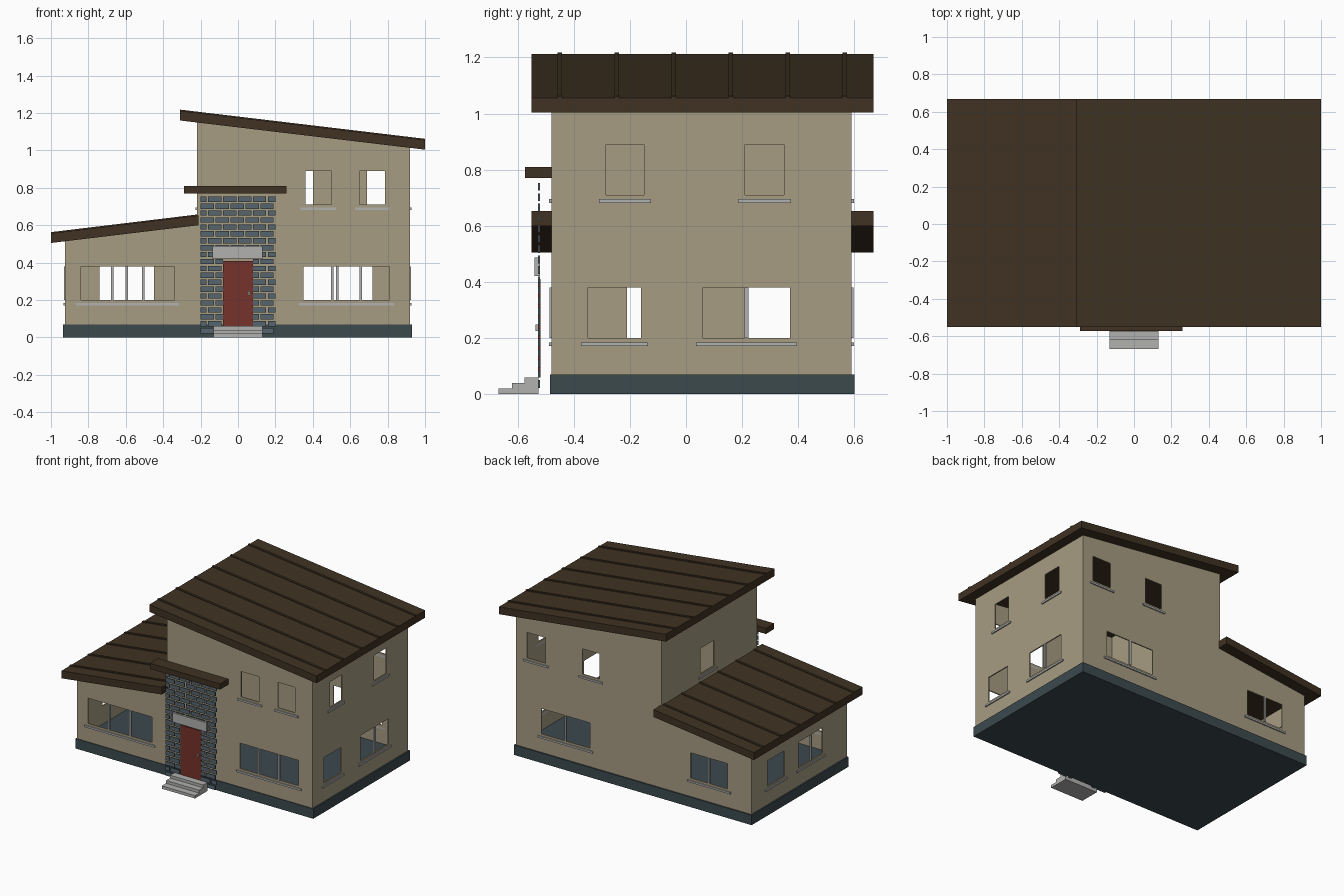
import bpy
import bmesh
from mathutils import Matrix, Vector

cube = bpy.data.objects.get("Cube")
if cube:
    bpy.data.objects.remove(cube, do_unlink=True)


def material(name, *rgb):
    mat = bpy.data.materials.new(name)
    mat.use_nodes = True
    mat.diffuse_color = (*rgb, 1)
    mat.node_tree.nodes["Principled BSDF"].inputs["Base Color"].default_value = (*rgb, 1)
    return mat


tan = material("tan render", .39, .335, .225)
brown = material("brown roofing", .05, .032, .016)
slate = material("dark slate", .045, .067, .076)
stone = material("blue grey stone", .09, .13, .155)
grey = material("light grey", .44, .44, .43)
red = material("door red", .18, .032, .024)


def finish(name, bm, mat):
    bmesh.ops.recalc_face_normals(bm, faces=bm.faces)
    mesh = bpy.data.meshes.new(name)
    bm.to_mesh(mesh)
    bm.free()
    mesh.materials.append(mat)
    obj = bpy.data.objects.new(name, mesh)
    bpy.context.collection.objects.link(obj)
    return obj


def add_box(bm, x, y, z):
    """Add a box given its (low, high) range on each axis."""
    low, high = (Vector(c) for c in zip(x, y, z))
    size = Matrix.Diagonal((*(high - low), 1))
    bmesh.ops.create_cube(bm, size=1, matrix=Matrix.Translation((low + high) / 2) @ size)


def box(name, x, y, z, mat):
    bm = bmesh.new()
    add_box(bm, x, y, z)
    return finish(name, bm, mat)


def prism(name, profile, y, mat):
    """Extrude an (x, z) profile along y."""
    bm = bmesh.new()
    face = bm.faces.new([bm.verts.new((px, y[0], pz)) for px, pz in profile])
    new = bmesh.ops.extrude_face_region(bm, geom=[face])["geom"]
    bmesh.ops.translate(bm, vec=(0, y[1] - y[0], 0),
                        verts=[v for v in new if isinstance(v, bmesh.types.BMVert)])
    return finish(name, bm, mat)


def cut(target, cutter):
    mod = target.modifiers.new("cut", "BOOLEAN")
    mod.operation, mod.solver, mod.object = "DIFFERENCE", "EXACT", cutter
    bpy.context.view_layer.objects.active = target
    bpy.ops.object.modifier_apply(modifier=mod.name)
    bpy.data.objects.remove(cutter, do_unlink=True)


# Plinth and hollow walls
LEFT, RIGHT, STEP, FRONT, BACK = -.925, .92, -.22, -.48, .59
T = .008
box("plinth", (-.935, .93), (-.485, .6), (0, .07), slate)
walls = prism("walls", [(LEFT, .06), (RIGHT, .06), (RIGHT, 1.025), (STEP, 1.163),
                        (STEP, .61), (LEFT, .523)], (FRONT, BACK), tan)
hollow = prism("hollow", [(LEFT + T, .03), (RIGHT - T, .03), (RIGHT - T, 1.2), (STEP + T, 1.3),
                          (STEP + T, .6), (-.3, .62), (LEFT + T, .6)],
               (FRONT + T, BACK - T), tan)
cut(walls, hollow)

# Windows: wall, range along the wall, upper storey, number of panes
windows = [
    ("front", -.84, -.34, False, 3), ("front", .35, .81, False, 3),
    ("front", .36, .5, True, 1), ("front", .65, .785, True, 1),
    ("back", .34, .72, False, 2), ("back", -.74, -.45, False, 2),
    ("back", .265, .4, True, 1), ("back", .69, .835, True, 1),
    ("right", -.35, -.16, False, 1), ("right", .06, .37, False, 2),
    ("right", -.285, -.15, True, 1), ("right", .21, .35, True, 1),
    ("left", .22, .41, False, 1), ("left", -.21, .06, False, 2),
    ("step", 0, .15, True, 1),
]
planes = {"front": FRONT, "back": BACK, "right": RIGHT, "left": LEFT, "step": STEP}


def on_wall(wall, along, depth):
    """Return x and y ranges for a box centred on the wall plane."""
    across = (planes[wall] - depth, planes[wall] + depth)
    return (along, across) if wall in ("front", "back") else (across, along)


openings = bmesh.new()
for i, (wall, a, b, upper, panes) in enumerate(windows):
    z0, z1 = (.71, .89) if upper else (.2, .38)
    add_box(openings, *on_wall(wall, (a, b), .04), (z0, z1))
    box(f"{wall}_sill_{i}", *on_wall(wall, (a - .025, b + .025), .008),
        (z0 - .028, z0 - .015), grey)
    for k in range(1, panes):
        m = a + (b - a) * k / panes
        box(f"{wall}_mullion_{i}_{k}", *on_wall(wall, (m - .007, m + .007), .006),
            (z0, z1), grey)
cut(walls, finish("openings", openings, tan))


# Sloped roofs with standing ribs
def roof(name, x0, z0, x1, z1):
    top = .052
    prism(name, [(x0, z0), (x1, z1), (x1, z1 + top), (x0, z0 + top)], (-.55, .668), brown)
    for k in range(6):
        y = -.45 + k * .203
        prism(f"{name}_rib_{k}", [(x0, z0 + top - .01), (x1, z1 + top - .01),
                                  (x1, z1 + top + .006), (x0, z0 + top + .006)],
              (y - .008, y + .008), brown)


roof("main_roof", -.31, 1.16, 1, 1.004)
roof("wing_roof", -1, .505, -.212, .6)

# Stone entrance screen in running bond, open around the door
bm = bmesh.new()
ROW, BRICK, GAP = .037, .08, .009
for r in range(20):
    z = .022 + r * ROW
    start = -.2 - (r % 2) * BRICK / 2
    for c in range(6):
        x0 = max(start + c * BRICK, -.2)
        x1 = min(start + (c + 1) * BRICK - GAP, .2)
        spans = [(x0, x1)]
        if z < .4:
            spans = [(x0, min(x1, -.08)), (max(x0, .08), x1)]
        for s in spans:
            if s[1] - s[0] > .005:
                add_box(bm, s, (-.528, -.521), (z, z + ROW - GAP))
finish("stone_screen", bm, stone)

# Door, handle, lintel and canopy
box("door", (-.08, .08), (-.528, -.519), (.06, .41), red)
box("door_handle", (.053, .065), (-.537, -.527), (.225, .248), grey)
box("lintel", (-.135, .13), (-.54, -.52), (.422, .488), grey)
box("canopy", (-.29, .26), (-.573, FRONT), (.77, .81), brown)

# Entrance steps
prism("steps", [(-.525, 0), (-.525, .06), (-.575, .06), (-.575, .04), (-.62, .04),
                (-.62, .02), (-.668, .02), (-.668, 0)], (-.13, .13), grey).rotation_euler.z = 0
steps = bpy.data.objects["steps"]
steps.data.transform(Matrix(((0, 1, 0, 0), (1, 0, 0, 0), (0, 0, 1, 0), (0, 0, 0, 1))))
steps.data.flip_normals()
